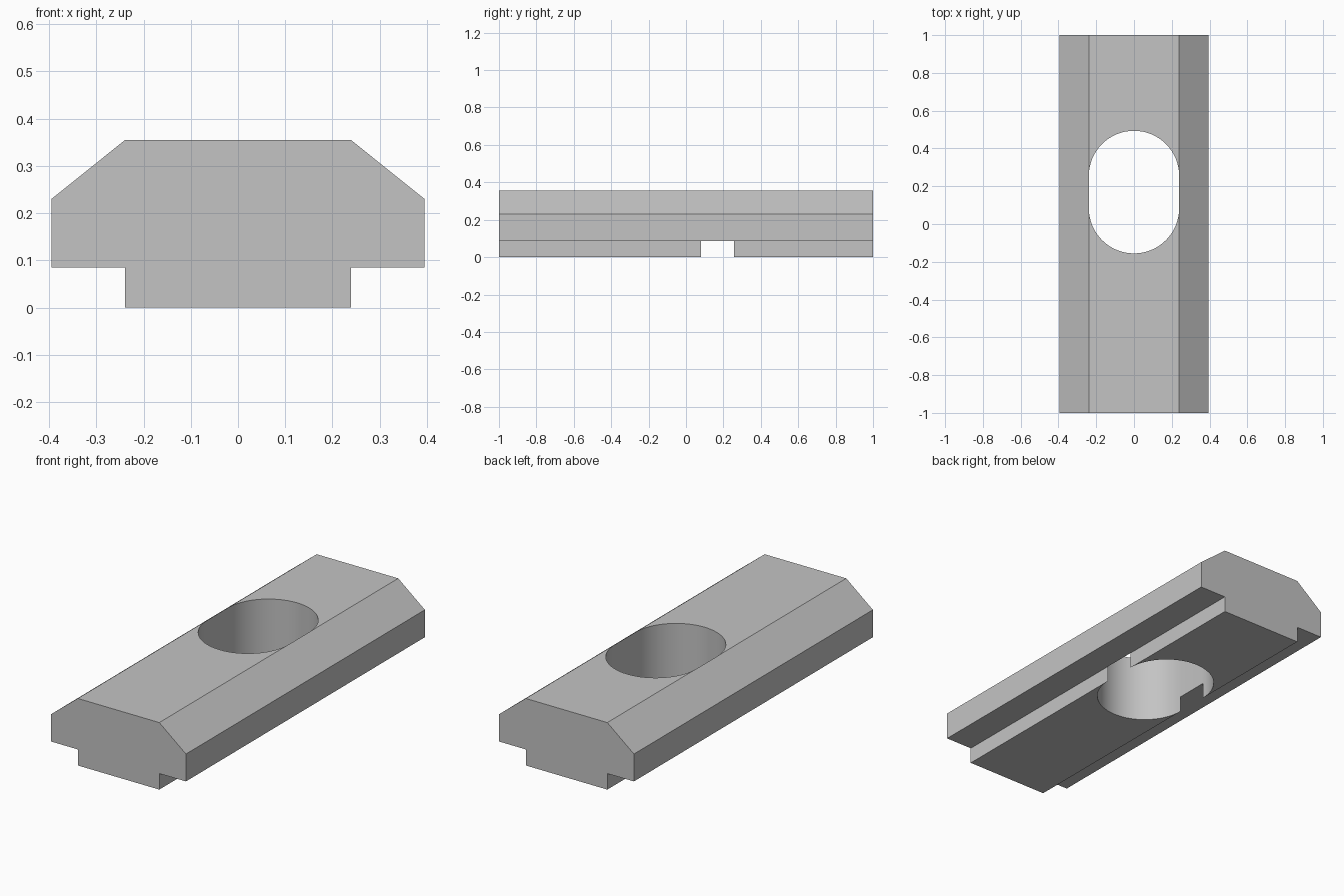
import bpy, bmesh, math

cube = bpy.data.objects.get("Cube")
if cube:
    bpy.data.objects.remove(cube, do_unlink=True)

# Main sizes
FOOT, HALF = 0.239, 0.395           # half widths
STEP, SHOULDER, TOP = 0.085, 0.23, 0.355
SLOT_Y, SLOT_R, SLOT_HALF = 0.169, 0.2391, 0.0855

# Plain grey metal
steel = bpy.data.materials.new("grey_steel")
steel.use_nodes = True
GREY = (0.55, 0.55, 0.55, 1)
steel.diffuse_color = GREY
steel.node_tree.nodes["Principled BSDF"].inputs["Base Color"].default_value = GREY


def extrude(name, points, offset):
    """Closed outline of 3D points, swept along offset into a solid."""
    bm = bmesh.new()
    face = bm.faces.new([bm.verts.new(p) for p in points])
    swept = bmesh.ops.extrude_face_region(bm, geom=[face])["geom"]
    bmesh.ops.translate(bm, vec=offset,
                        verts=[g for g in swept if isinstance(g, bmesh.types.BMVert)])
    bmesh.ops.recalc_face_normals(bm, faces=bm.faces)
    mesh = bpy.data.meshes.new(name)
    bm.to_mesh(mesh)
    bm.free()
    mesh.materials.append(steel)
    obj = bpy.data.objects.new(name, mesh)
    bpy.context.collection.objects.link(obj)
    return obj


# Bar: mirrored stepped and chamfered profile, run along y
side = [(FOOT, 0), (FOOT, STEP), (HALF, STEP), (HALF, SHOULDER), (FOOT, TOP)]
profile = side + [(-x, z) for x, z in reversed(side)]
bar = extrude("slotted_bar", [(x, -1, z) for x, z in profile], (0, 2, 0))

# Slot cutter: two half circles joined by straight sides
N = 32
outline = []
for end in (0, 1):
    centre = SLOT_Y + (SLOT_HALF if end == 0 else -SLOT_HALF)
    for i in range(N + 1):
        a = math.pi * (i / N + end)
        outline.append((SLOT_R * math.cos(a), centre + SLOT_R * math.sin(a), -0.1))
cutter = extrude("slot_cutter", outline, (0, 0, 0.6))

# Cut the slot through; it breaks open the sides of the foot
cut = bar.modifiers.new("slot", "BOOLEAN")
cut.operation = "DIFFERENCE"
cut.solver = "EXACT"
cut.object = cutter
bpy.context.view_layer.objects.active = bar
bar.select_set(True)
bpy.ops.object.modifier_apply(modifier=cut.name)
bpy.data.objects.remove(cutter, do_unlink=True)

# Smooth slot wall, sharp edges elsewhere
bpy.ops.object.select_all(action="DESELECT")
bar.select_set(True)
bpy.ops.object.shade_smooth_by_angle(angle=math.radians(25))
